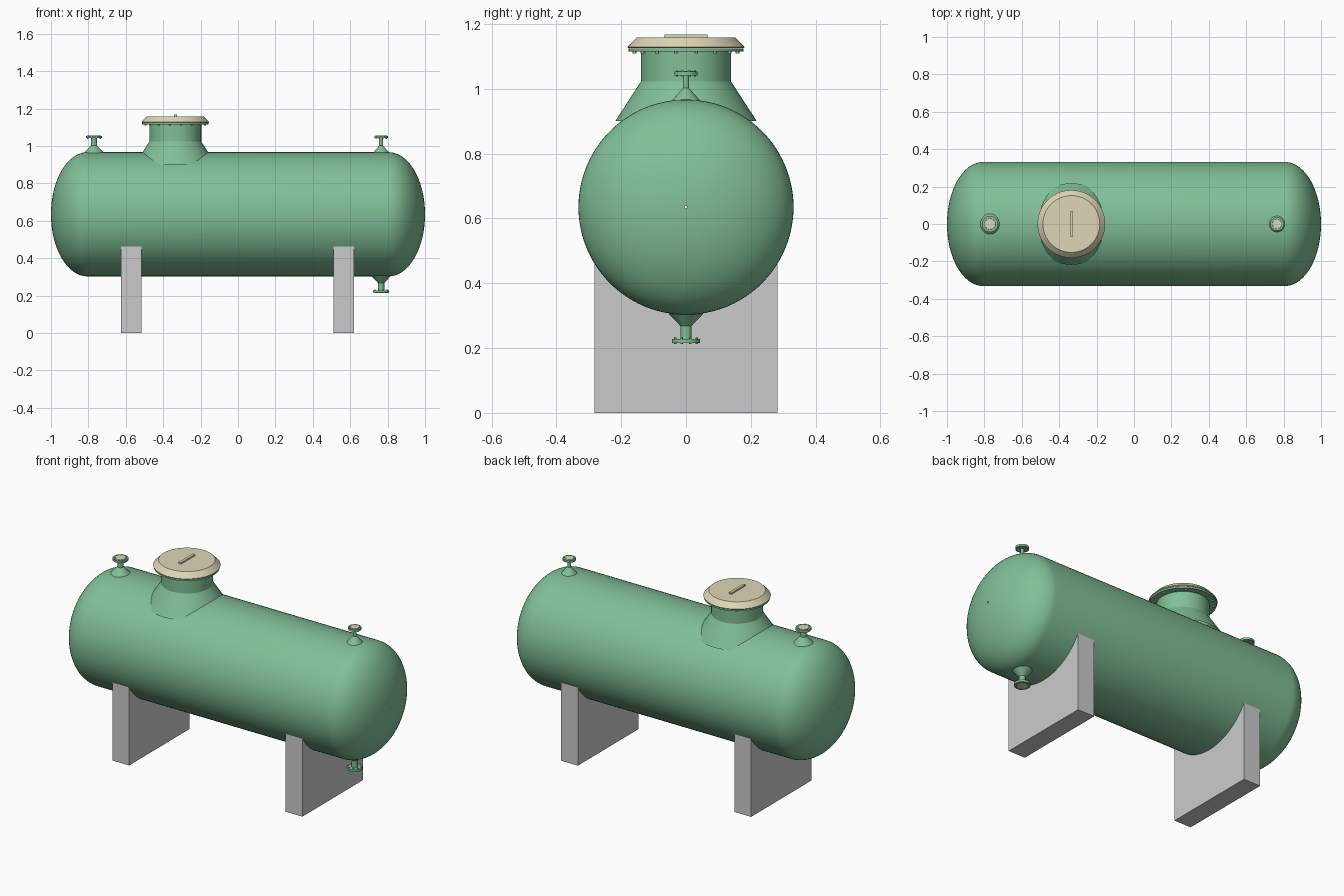
import bpy, bmesh
from math import sin, cos, pi, sqrt, asin
from mathutils import Matrix

if "Cube" in bpy.data.objects:
    bpy.data.objects.remove(bpy.data.objects["Cube"])


def material(name, rgb):
    m = bpy.data.materials.new(name)
    m.diffuse_color = (*rgb, 1)
    m.use_nodes = True
    m.node_tree.nodes["Principled BSDF"].inputs["Base Color"].default_value = m.diffuse_color
    return m


GREEN = material("green_paint", (0.22, 0.52, 0.31))
CREAM = material("cream_paint", (0.72, 0.67, 0.47))
R, ZC = 0.332, 0.635          # tank radius and axis height


def finish(name, bm, mat=None, smooth=True):
    bmesh.ops.recalc_face_normals(bm, faces=bm.faces)
    me = bpy.data.meshes.new(name)
    bm.to_mesh(me)
    bm.free()
    ob = bpy.data.objects.new(name, me)
    bpy.context.collection.objects.link(ob)
    if mat:
        me.materials.append(mat)
    if smooth:
        bpy.ops.object.select_all(action='DESELECT')
        ob.select_set(True)
        bpy.context.view_layer.objects.active = ob
        bpy.ops.object.shade_smooth_by_angle(angle=pi / 6)
    return ob


def lathe(name, profile, mat, matrix=Matrix(), segs=64):
    """Turn (radius, height) points round z; radius 0 makes a pole."""
    bm = bmesh.new()
    vs = [bm.verts.new((r, 0, z)) for r, z in profile]
    es = [bm.edges.new(p) for p in zip(vs, vs[1:])]
    bmesh.ops.spin(bm, geom=vs + es, cent=(0, 0, 0), axis=(0, 0, 1),
                   angle=2 * pi, steps=segs, use_duplicate=False)
    bmesh.ops.remove_doubles(bm, verts=bm.verts, dist=1e-5)
    bm.transform(matrix)
    return finish(name, bm, mat)


def bolts(name, count, ring, radius, z0, z1, mat, matrix):
    bm = bmesh.new()
    for i in range(count):
        a = 2 * pi * (i + 0.5) / count
        bmesh.ops.create_cone(
            bm, cap_ends=True, segments=6, radius1=radius, radius2=radius, depth=z1 - z0,
            matrix=matrix @ Matrix.Translation((ring * cos(a), ring * sin(a), (z0 + z1) / 2)))
    return finish(name, bm, mat, smooth=False)


# Tank shell with elliptical heads and a pinhole at each end
HEAD, N = 0.195, 20
right = [(max(0.004, R * cos(i / N * pi / 2)), 1 - HEAD + HEAD * sin(i / N * pi / 2))
         for i in range(N + 1)]
left = [(r, -x) for r, x in reversed(right)]
lathe("tank_shell", left + right, GREEN,
      Matrix.Translation((0, 0, ZC)) @ Matrix.Rotation(pi / 2, 4, 'Y'), 96)

# Manway: conical base, neck, flange, bolts, lid and handle
at = Matrix.Translation((-0.335, 0, 0))
lathe("manway_neck", [(0.218, 0.901), (0.139, 1.023), (0.139, 1.115), (0.177, 1.115),
                      (0.177, 1.125), (0, 1.125)], GREEN, at)
bolts("manway_bolts", 16, 0.162, 0.006, 1.109, 1.116, CREAM, at)
lathe("manway_lid", [(0, 1.1255), (0.178, 1.1255), (0.181, 1.129), (0.152, 1.159),
                     (0, 1.159)], CREAM, at)
bm = bmesh.new()
bmesh.ops.create_cube(bm, size=1, matrix=Matrix.Translation((-0.335, 0, 1.162))
                      @ Matrix.Diagonal((0.016, 0.133, 0.012, 1)))
finish("lid_handle", bm, CREAM, smooth=False)


# Small flanged nozzles: base radius, pipe radius, flange radius
def nozzle(name, x, side, base, pipe, flange):
    m = Matrix.Translation((x, 0, ZC))
    if side < 0:
        m = m @ Matrix.Rotation(pi, 4, 'X')
    h = R
    lathe(name, [(base, h - 0.006), (pipe, h + 0.035), (pipe, h + 0.075),
                 (flange, h + 0.075), (flange, h + 0.087), (flange * 0.68, h + 0.087),
                 (flange * 0.68, h + 0.084)], GREEN, m, 40)
    lathe(name + "_cap", [(flange * 0.68, h + 0.084), (flange * 0.66, h + 0.088),
                          (0, h + 0.088)], CREAM, m, 40)
    bolts(name + "_bolts", 8, flange * 0.83, flange * 0.09, h + 0.071, h + 0.090, GREEN, m)


nozzle("left_top_nozzle", -0.77, 1, 0.056, 0.017, 0.043)
nozzle("right_top_nozzle", 0.765, 1, 0.046, 0.010, 0.036)
nozzle("drain_nozzle", 0.765, -1, 0.056, 0.017, 0.043)

# Saddle supports: block with an arc cut to the tank
W, T = 0.283, 0.11
for name, x in (("left_saddle", -0.57), ("right_saddle", 0.565)):
    a = asin(W / R)
    arc = [(R * sin(t), ZC - R * cos(t)) for t in (a - 2 * a * i / 24 for i in range(25))]
    bm = bmesh.new()
    face = bm.faces.new([bm.verts.new((x - T / 2, y, z))
                         for y, z in [(-W, 0), (W, 0)] + arc])
    ext = bmesh.ops.extrude_face_region(bm, geom=[face], use_keep_orig=True)
    bmesh.ops.translate(bm, vec=(T, 0, 0),
                        verts=[v for v in ext["geom"] if isinstance(v, bmesh.types.BMVert)])
    finish(name, bm)
